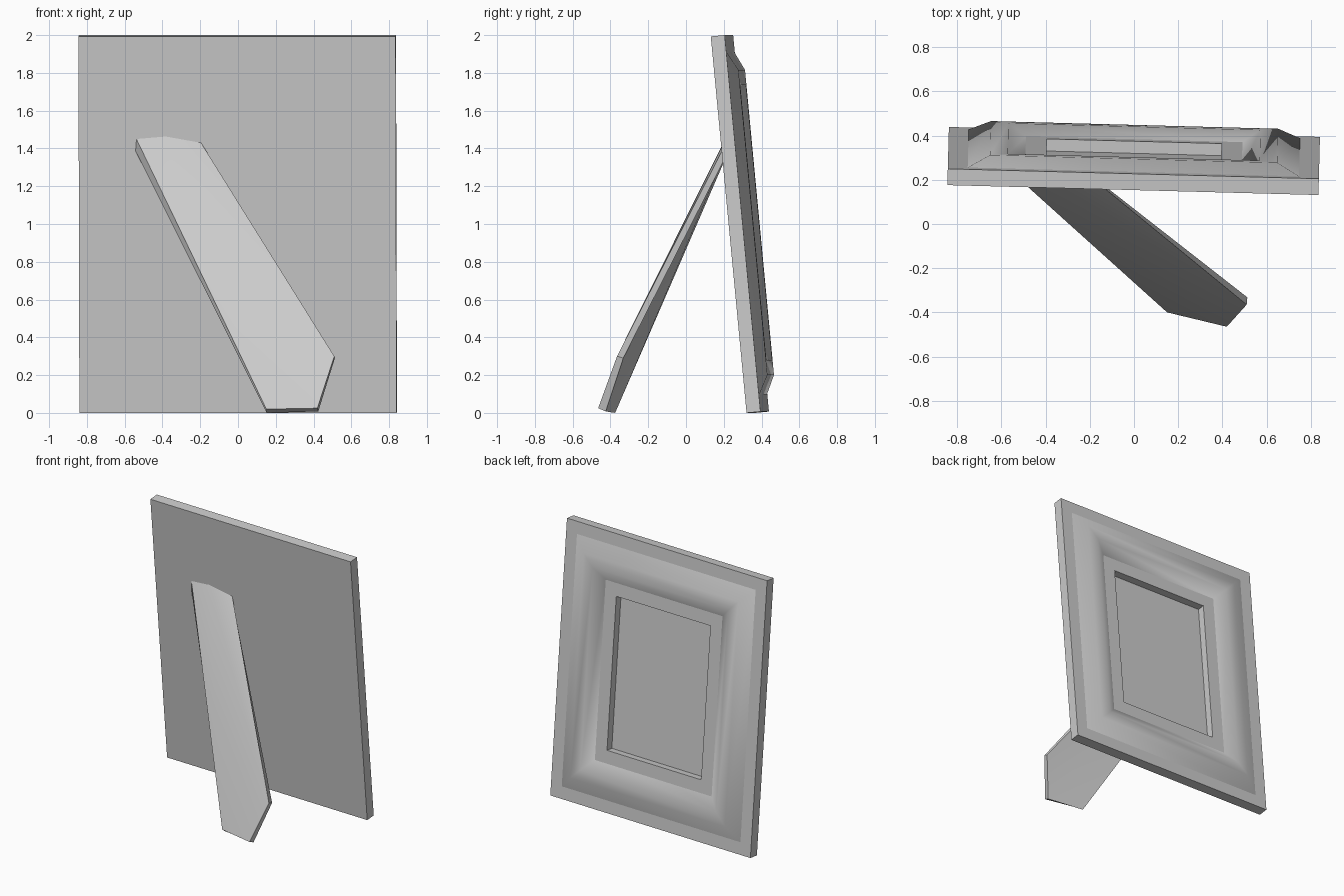
import bpy, bmesh, math
from mathutils import Matrix

if "Cube" in bpy.data.objects:
    bpy.data.objects.remove(bpy.data.objects["Cube"])

W, H, T = 1.68, 2.002, 0.074


def finish(name, bm, matrix=None):
    bmesh.ops.recalc_face_normals(bm, faces=bm.faces)
    if matrix:
        bm.transform(matrix)
    mesh = bpy.data.meshes.new(name)
    bm.to_mesh(mesh)
    bm.free()
    ob = bpy.data.objects.new(name, mesh)
    bpy.context.collection.objects.link(ob)
    return ob


def bridge(bm, a, b):
    n = len(a)
    return [bm.faces.new((a[i], a[(i + 1) % n], b[(i + 1) % n], b[i])) for i in range(n)]


# Picture frame: mitred rectangular rings following (inset, height) profile
profile = [(0, 0), (0, T), (0.09, T), (0.19, T + 0.05), (0.27, T + 0.05),
           (0.35, T), (0.445, T), (0.445, T - 0.055)]
bm = bmesh.new()
rings = []
for inset, h in profile:
    x, lo, hi = W / 2 - inset, inset, H - inset
    rings.append([bm.verts.new(p) for p in
                  ((-x, h, lo), (x, h, lo), (x, h, hi), (-x, h, hi))])
for k in range(len(rings) - 1):
    for f in bridge(bm, rings[k], rings[k + 1]):
        f.smooth = 2 <= k <= 4          # only the raised moulding is smooth
bm.faces.new(rings[0])                  # back
bm.faces.new(rings[-1])                 # picture panel
for k in (2, 5):                        # crisp moulding borders
    for i in range(4):
        e = bm.edges.get((rings[k][i], rings[k][(i + 1) % 4]))
        e.smooth = False
lean = (Matrix.Translation((0, 0.343, 0))
        @ Matrix.Rotation(math.radians(-1.53), 4, 'Z')
        @ Matrix.Rotation(math.radians(5.43), 4, 'X'))
finish("picture_frame", bm, lean)

# Easel leg: tapered, slightly folded slab resting against the back
outer = [(0.15, -0.40, 0.02), (0.42, -0.465, 0.025), (0.51, -0.365, 0.30),
         (-0.205, 0.22, 1.445), (-0.40, 0.222, 1.48), (-0.545, 0.226, 1.465)]
inner = [(0.152, -0.375, 0.0), (0.425, -0.425, 0.008), (0.513, -0.332, 0.29),
         (-0.20, 0.225, 1.385), (-0.40, 0.229, 1.42), (-0.552, 0.234, 1.405)]
bm = bmesh.new()
vo = [bm.verts.new(p) for p in outer]
vi = [bm.verts.new(p) for p in inner]
for v in (vo, vi):
    for a, b in ((0, 1), (1, 2), (2, 3), (5, 0)):
        bm.faces.new((v[a], v[b], v[4]))
bridge(bm, vo, vi)
leg = finish("easel_leg", bm)
bpy.context.view_layer.objects.active = leg
leg.select_set(True)
bpy.ops.object.shade_smooth_by_angle(angle=math.radians(30))
